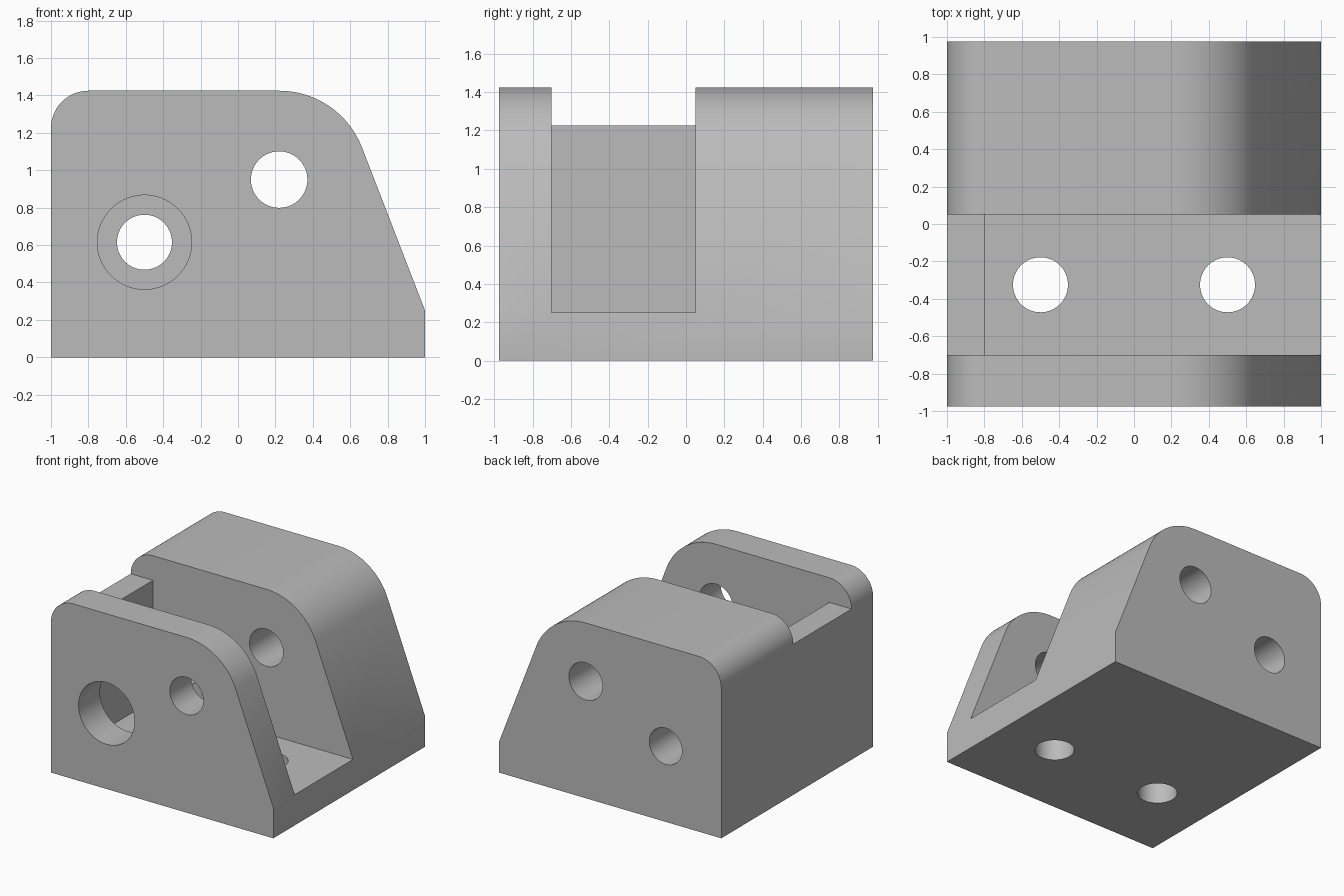
import bpy
import bmesh
from math import acos, atan2, cos, hypot, pi, radians, sin
from mathutils import Matrix

if "Cube" in bpy.data.objects:
    bpy.data.objects.remove(bpy.data.objects["Cube"], do_unlink=True)

grey = bpy.data.materials.new("plain grey")
grey.use_nodes = True
colour = (0.50, 0.50, 0.50, 1)
grey.diffuse_color = colour
grey.node_tree.nodes["Principled BSDF"].inputs["Base Color"].default_value = colour

HALF_DEPTH = 0.975
FLOOR = 0.25
TOP = 1.425
SLOT = (-0.70, 0.05)


def arc(cx, cz, r, start, end, steps=24):
    return [(cx + r * cos(start + (end - start) * i / steps),
             cz + r * sin(start + (end - start) * i / steps)) for i in range(steps + 1)]


def finish(name, bm):
    bmesh.ops.recalc_face_normals(bm, faces=bm.faces)
    mesh = bpy.data.meshes.new(name)
    bm.to_mesh(mesh)
    bm.free()
    mesh.materials.append(grey)
    obj = bpy.data.objects.new(name, mesh)
    bpy.context.collection.objects.link(obj)
    return obj


def extrude_xz(name, points, y0, y1):
    """Extrude a side profile along y."""
    bm = bmesh.new()
    face = bm.faces.new([bm.verts.new((x, y0, z)) for x, z in points])
    grown = bmesh.ops.extrude_face_region(bm, geom=[face])["geom"]
    verts = [v for v in grown if isinstance(v, bmesh.types.BMVert)]
    bmesh.ops.translate(bm, verts=verts, vec=(0, y1 - y0, 0))
    return finish(name, bm)


def vertical_pin(name, x, y, r, z0, z1):
    bm = bmesh.new()
    bmesh.ops.create_cone(bm, cap_ends=True, segments=64, radius1=r, radius2=r,
                          depth=z1 - z0, matrix=Matrix.Translation((x, y, (z0 + z1) / 2)))
    return finish(name, bm)


# Body: rounded block whose sloped end is tangent to the large corner
cx, r = 0.22, 0.475
cz = TOP - r
dx, dz = 1 - cx, FLOOR - cz
tangent = atan2(dz, dx) + acos(r / hypot(dx, dz))
profile = [(-1, 0), (1, 0), (1, FLOOR)]
profile += arc(cx, cz, r, tangent, pi / 2)
profile += arc(-0.8, TOP - 0.2, 0.2, pi / 2, pi)
body = extrude_xz("bracket_body", profile, -HALF_DEPTH, HALF_DEPTH)

# Slot with a lower end wall, then the cross holes and the floor holes
slot = [(-0.8, FLOOR), (1.2, FLOOR), (1.2, 1.7), (-1.2, 1.7), (-1.2, 1.225), (-0.8, 1.225)]
cutters = [extrude_xz("slot_cutter", slot, *SLOT)]
for name, x, z, radius, y0, y1 in (
        ("upper_hole_cutter", cx, cz, 0.151, -1.1, 1.1),
        ("large_front_hole_cutter", -0.5, 0.615, 0.252, -1.1, -0.5),
        ("lower_back_hole_cutter", -0.5, 0.615, 0.147, -0.2, 1.1)):
    cutters.append(extrude_xz(name, arc(x, z, radius, 0, 2 * pi, 64)[:-1], y0, y1))
for side in (-1, 1):
    cutters.append(vertical_pin("floor_hole_cutter", side * 0.5, sum(SLOT) / 2, 0.147, -0.1, 0.4))

bpy.ops.object.select_all(action="DESELECT")
bpy.context.view_layer.objects.active = body
body.select_set(True)
for cutter in cutters:
    cutter.hide_render = True
    cut = body.modifiers.new(cutter.name, "BOOLEAN")
    cut.operation = "DIFFERENCE"
    cut.solver = "EXACT"
    cut.object = cutter
    bpy.ops.object.modifier_apply(modifier=cut.name)
    bpy.data.objects.remove(cutter, do_unlink=True)

bpy.ops.object.shade_smooth_by_angle(angle=radians(30))
